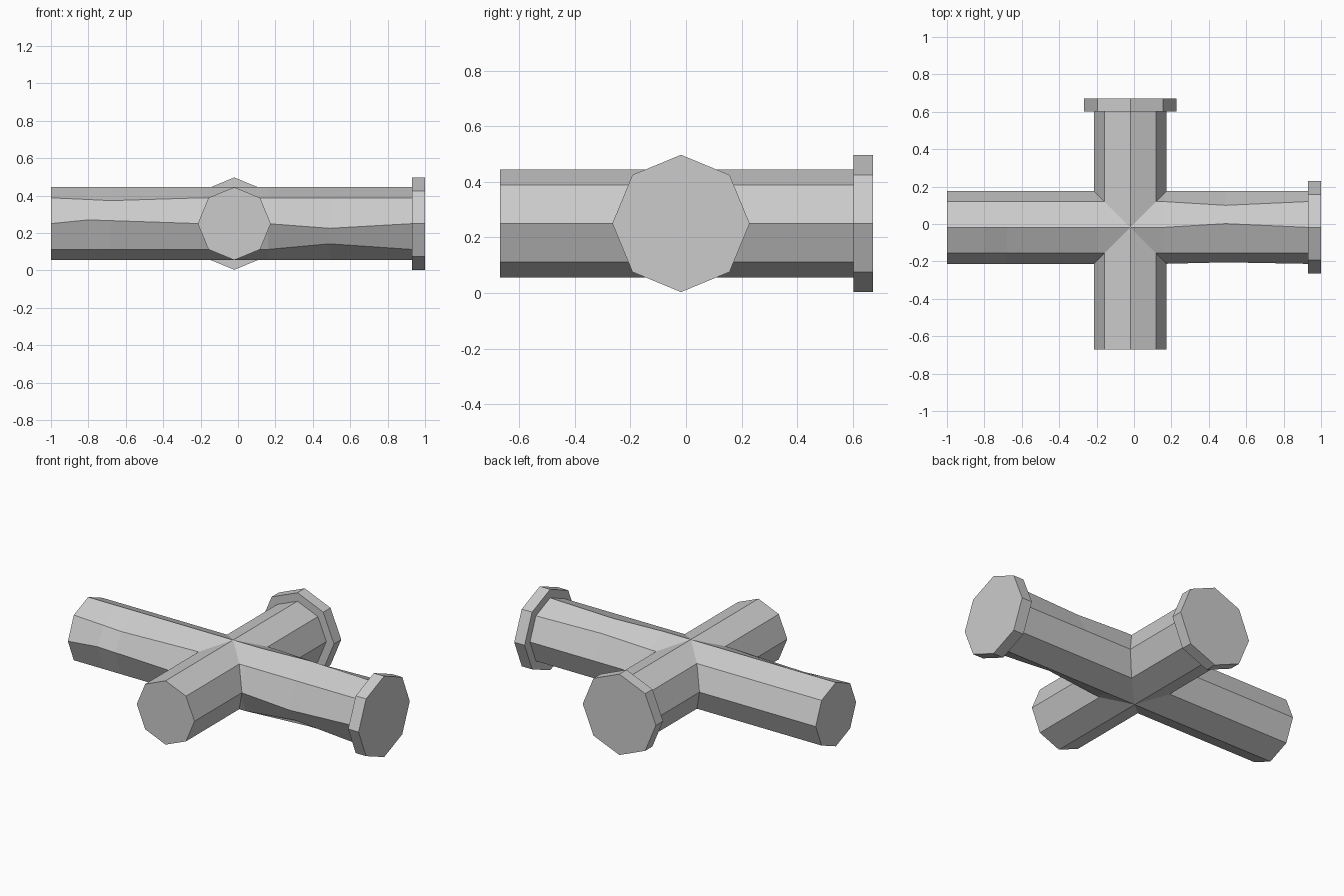
import bpy, bmesh
from math import cos, sin, pi

if "Cube" in bpy.data.objects:
    bpy.data.objects.remove(bpy.data.objects["Cube"])

SIDES, R, FLANGE_R, CZ = 8, 0.195, 0.247, 0.25
CX, CY = -0.02, -0.018


def pipe(name, stations, place):
    """Skin octagon rings; station = (position, radius, {corner: (side, up) dent})."""
    bm = bmesh.new()
    rings = []
    for t, r, dents in stations:
        ring = []
        for k in range(SIDES):
            a = 2 * pi * k / SIDES
            ds, du = dents.get(k, (0, 0))
            ring.append(bm.verts.new(place(t, r * cos(a) + ds, CZ + r * sin(a) + du)))
        rings.append(ring)
    for a, b in zip(rings, rings[1:]):
        for k in range(SIDES):
            j = (k + 1) % SIDES
            bm.faces.new((a[k], a[j], b[j], b[k]))
    bm.faces.new(rings[0])
    bm.faces.new(rings[-1])
    bmesh.ops.recalc_face_normals(bm, faces=bm.faces)
    me = bpy.data.meshes.new(name)
    bm.to_mesh(me)
    bm.free()
    ob = bpy.data.objects.new(name, me)
    bpy.context.collection.objects.link(ob)
    return ob


# Long pipe along x, slightly dented, flanged at the right end
long_pipe = pipe("pipe_cross", [
    (-1.0, R, {}),
    (-0.8, R, {4: (0, 0.02), 3: (0, -0.009)}),
    (-0.68, R, {4: (0, 0.016), 3: (0, -0.015)}),
    (-0.2, R, {}),
    (0.16, R, {}),
    (0.49, R, {1: (-0.02, 0), 2: (0.02, 0), 4: (0.008, -0.025), 5: (0.005, 0.03)}),
    (0.93, R, {}),
    (0.93, FLANGE_R, {}),
    (1.0, FLANGE_R, {}),
], lambda t, s, z: (t, CY + s, z))

# Short pipe along y, flanged at the back end
short_pipe = pipe("short_pipe", [
    (-0.67, R, {}),
    (0.602, R, {}),
    (0.602, FLANGE_R, {}),
    (0.672, FLANGE_R, {}),
], lambda t, s, z: (CX + s, t, z))

# Join both into one mitred crossing
mod = long_pipe.modifiers.new("union", 'BOOLEAN')
mod.operation = 'UNION'
mod.solver = 'EXACT'
mod.object = short_pipe
bpy.context.view_layer.objects.active = long_pipe
bpy.ops.object.modifier_apply(modifier=mod.name)
bpy.data.objects.remove(short_pipe)
